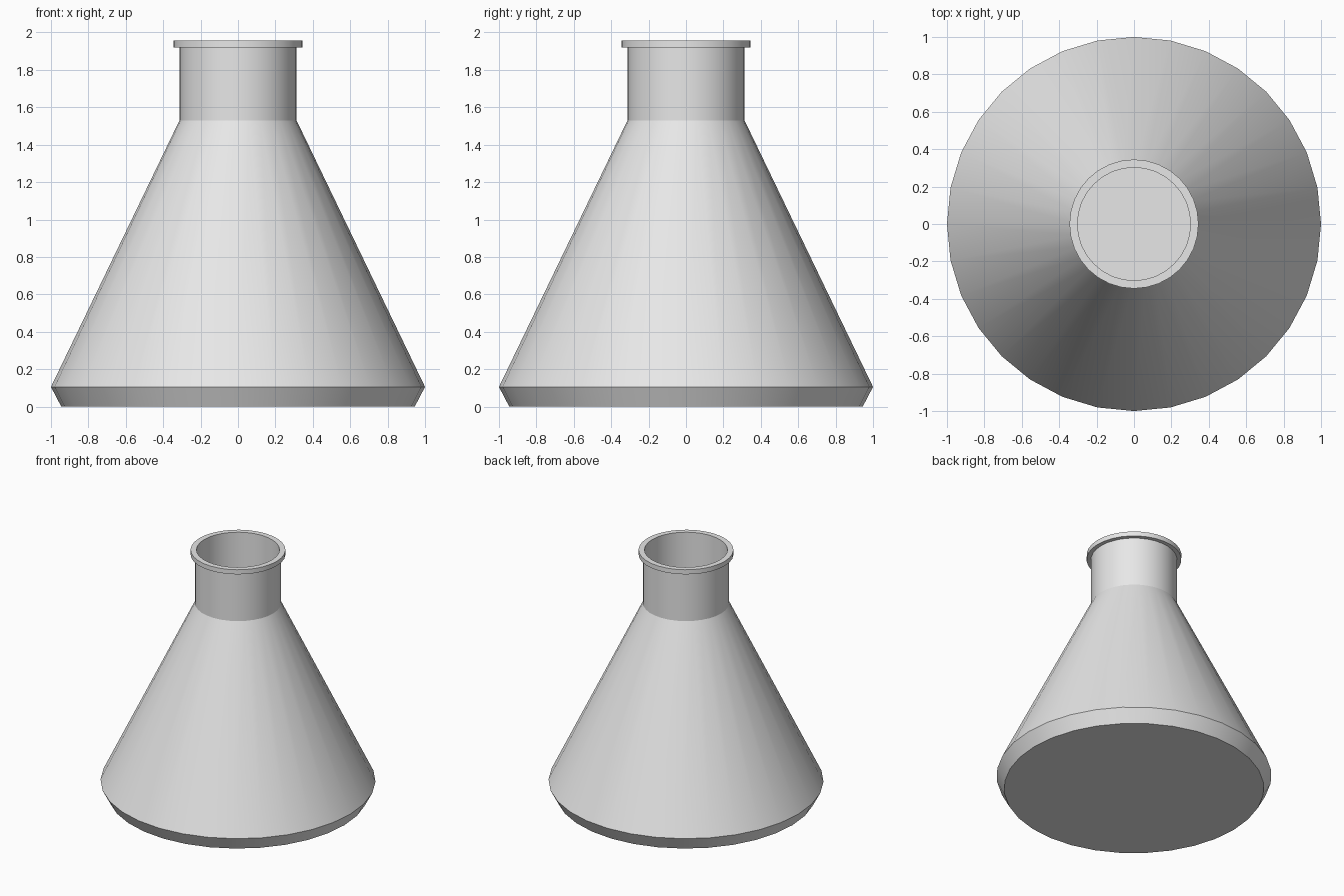
import bpy
import bmesh
from math import radians, tau
from mathutils import Matrix, Vector

SIDES = 32

cube = bpy.data.objects.get("Cube")
if cube:
    bpy.data.objects.remove(cube)

# One plain grey for the whole vessel
grey = bpy.data.materials.new("light grey")
grey.use_nodes = True
colour = (0.8, 0.8, 0.8, 1)
grey.diffuse_color = colour
grey.node_tree.nodes["Principled BSDF"].inputs["Base Color"].default_value = colour


def lathe(name, profile):
    """Spin a closed (radius, height) profile around z; ends lie on the axis."""
    bm = bmesh.new()
    verts = [bm.verts.new((r, 0, z)) for r, z in profile]
    edges = [bm.edges.new(pair) for pair in zip(verts, verts[1:])]
    bmesh.ops.spin(bm, geom=verts + edges, cent=(0, 0, 0), axis=(0, 0, 1),
                   angle=tau, steps=SIDES, use_merge=True)
    bmesh.ops.remove_doubles(bm, verts=bm.verts, dist=0.0005)
    bmesh.ops.recalc_face_normals(bm, faces=bm.faces)
    mesh = bpy.data.meshes.new(name)
    bm.to_mesh(mesh)
    bm.free()
    mesh.materials.append(grey)
    obj = bpy.data.objects.new(name, mesh)
    bpy.context.collection.objects.link(obj)
    bpy.ops.object.select_all(action="DESELECT")
    obj.select_set(True)
    bpy.context.view_layer.objects.active = obj
    bpy.ops.object.shade_smooth_by_angle(angle=radians(20))
    return obj


# Outer skin: base, chamfer, cone, neck and lip; then the inner skin back down
outer = [(0, 0), (0.945, 0), (1, 0.105), (0.313, 1.53), (0.313, 1.92),
         (0.345, 1.92), (0.345, 1.957)]
inner = [(0.302, 1.957), (0.302, 1.527), (0.985, 0.107), (0.935, 0.015), (0, 0.015)]
lathe("conical_flask", outer + inner)
